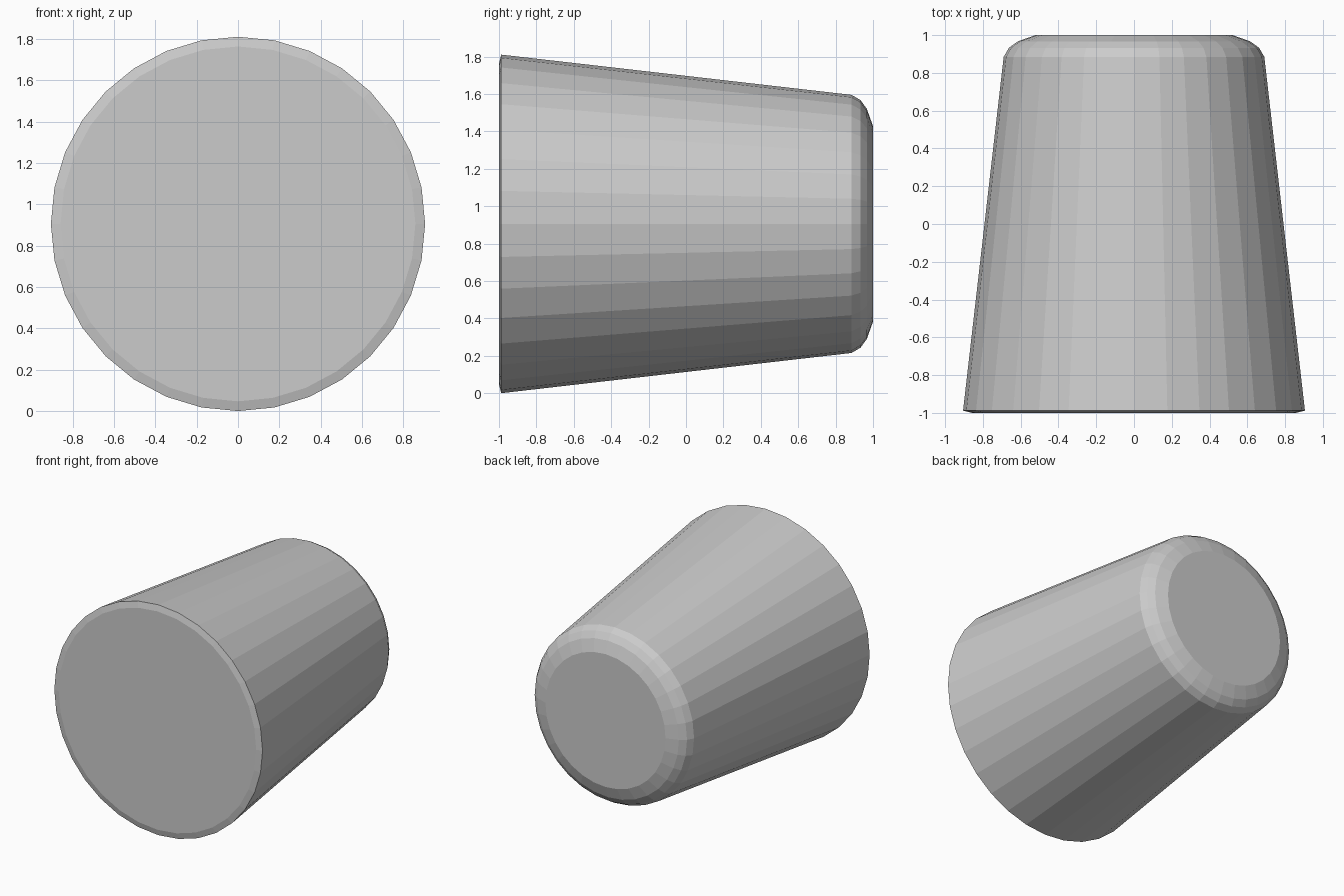
import bpy, bmesh
from math import sin, cos, tau

if "Cube" in bpy.data.objects:
    bpy.data.objects.remove(bpy.data.objects["Cube"])

SIDES = 32
AXIS_Z = 0.905
# Profile from front rim to rounded back: (y, radius)
PROFILE = [(-1.0, 0.858), (-0.988, 0.905), (0.885, 0.69),
           (0.933, 0.662), (0.967, 0.615), (1.0, 0.522)]

bm = bmesh.new()

# Rings around the y axis
rings = [[bm.verts.new((r * sin(tau * i / SIDES), y, AXIS_Z + r * cos(tau * i / SIDES)))
          for i in range(SIDES)] for y, r in PROFILE]

# Tapered wall and bevels
for a, b in zip(rings, rings[1:]):
    for i in range(SIDES):
        j = (i + 1) % SIDES
        bm.faces.new((a[i], a[j], b[j], b[i]))

# Flat end caps
bm.faces.new(rings[0])
bm.faces.new(rings[-1])
bmesh.ops.recalc_face_normals(bm, faces=bm.faces[:])

mesh = bpy.data.meshes.new("tapered_body")
bm.to_mesh(mesh)
bm.free()
bpy.context.collection.objects.link(bpy.data.objects.new("tapered_body", mesh))
